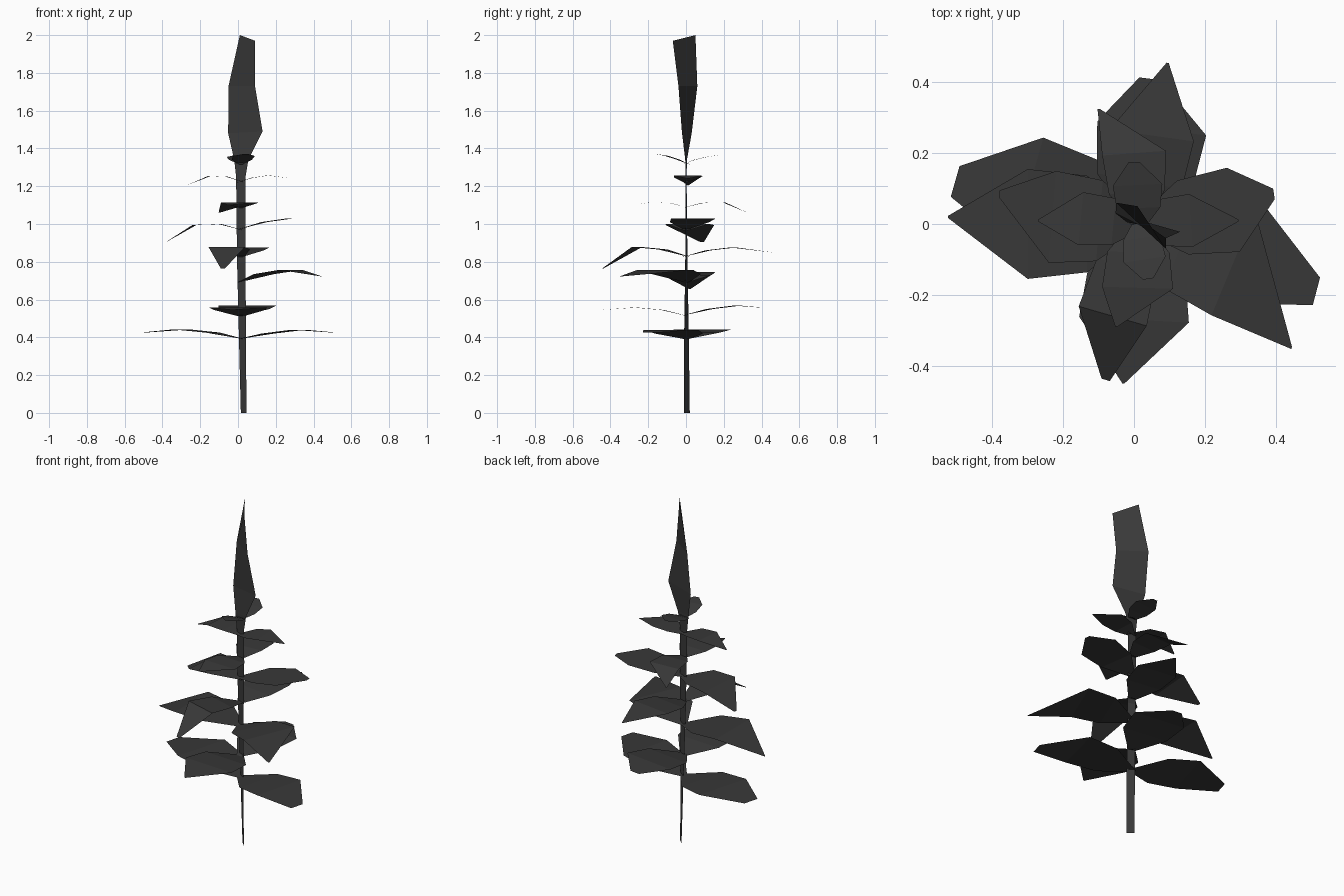
import bpy
from mathutils import Vector

mat = bpy.data.materials.new("dark_leaf")
mat.diffuse_color = (0.04, 0.04, 0.04, 1)


def strip(name, rows):
    """Flat-shaded ribbon from rows of 1 or more points across."""
    n = len(rows[0])
    verts = [p for r in rows for p in r]
    faces = []
    for i in range(len(rows) - 1):
        for j in range(n - 1):
            a = i * n + j
            faces.append((a, a + 1, a + n + 1, a + n))
    me = bpy.data.meshes.new(name)
    me.from_pydata(verts, [], faces)
    me.validate()
    me.materials.append(mat)
    ob = bpy.data.objects.new(name, me)
    bpy.context.collection.objects.link(ob)
    return ob


# Stem ribbon that flares into a slightly twisted bud blade: z, left xy, right xy
stem = [((0.015, 0.02, 0), (0.045, -0.01, 0)),
        ((0.005, 0.015, 0.4), (0.042, -0.01, 0.4)),
        ((-0.005, 0.008, 0.8), (0.04, -0.004, 0.8)),
        ((-0.01, 0.003, 1.25), (0.04, -0.003, 1.25))]
blade = [stem[-1],
         ((-0.02, 0.005, 1.34), (0.055, -0.004, 1.34)),
         ((-0.052, 0.03, 1.48), (0.13, -0.022, 1.49)),
         ((-0.05, 0.06, 1.73), (0.09, -0.04, 1.73)),
         ((0.01, 0.05, 2.0), (0.09, -0.07, 1.97))]
strip("stem", stem)
strip("top_blade", blade)


def leaf(name, mid, tip, half, tip_half, z0, z1, z2, z3):
    """Leaf arching from the stem through mid to the tip."""
    base, m, t = Vector((0.015, 0)), Vector(mid), Vector(tip)
    d = (m - base).normalized()
    base -= d * 0.02
    side = Vector((-d.y, d.x))
    rows = []
    for c, w, z in ((base, 0.008, z0), (base.lerp(m, 0.5), half * 0.88, z1),
                    (m, half, z2), (t, max(tip_half, 0.003), z3)):
        rows.append([(c + side * w * s).to_3d() + Vector((0, 0, z)) for s in (1, 0, -1)])
    strip(name, rows)


# Opposite leaf pairs, bottom to top
lower = [
    ((-0.30, 0.09), (-0.505, 0.12), 0.16, 0.045, 0.39, 0.425, 0.442, 0.425),
    ((0.32, -0.08), (0.515, -0.19), 0.15, 0.04, 0.39, 0.42, 0.44, 0.425),
    ((0.05, 0.27), (0.045, 0.41), 0.155, 0.03, 0.515, 0.55, 0.568, 0.557),
    ((0.0, -0.27), (-0.03, -0.45), 0.155, 0, 0.51, 0.545, 0.558, 0.545),
    ((-0.30, 0.0), (-0.525, 0.02), 0.155, 0, 0.69, 0.73, 0.745, 0.655),
    ((0.28, -0.11), (0.445, -0.35), 0.16, 0, 0.69, 0.735, 0.757, 0.722),
    ((0.05, 0.25), (0.095, 0.455), 0.12, 0, 0.825, 0.86, 0.876, 0.85),
    ((-0.06, -0.26), (-0.08, -0.44), 0.1, 0.012, 0.825, 0.865, 0.878, 0.765),
]
upper = [
    ((-0.23, 0.02), (-0.38, 0.085), 0.13, 0.01, 0.965, 1.0, 0.995, 0.905),
    ((0.28, 0.04), (0.395, 0.085), 0.12, 0.015, 0.97, 1.01, 1.03, 1.03),
    ((0.0, 0.2), (-0.1, 0.325), 0.09, 0, 1.085, 1.112, 1.115, 1.06),
    ((0.01, -0.18), (-0.05, -0.29), 0.1, 0, 1.085, 1.11, 1.115, 1.1),
    ((-0.15, 0.015), (-0.27, 0.01), 0.075, 0, 1.22, 1.25, 1.255, 1.205),
    ((0.16, 0.01), (0.295, 0.01), 0.075, 0, 1.22, 1.245, 1.257, 1.24),
    ((0.01, 0.11), (0.0, 0.175), 0.07, 0.015, 1.315, 1.34, 1.355, 1.365),
    ((0.03, -0.1), (0.04, -0.155), 0.06, 0.015, 1.315, 1.34, 1.36, 1.37),
]
for i, spec in enumerate(lower + upper):
    leaf(f"leaf_{i + 1}", *spec)
